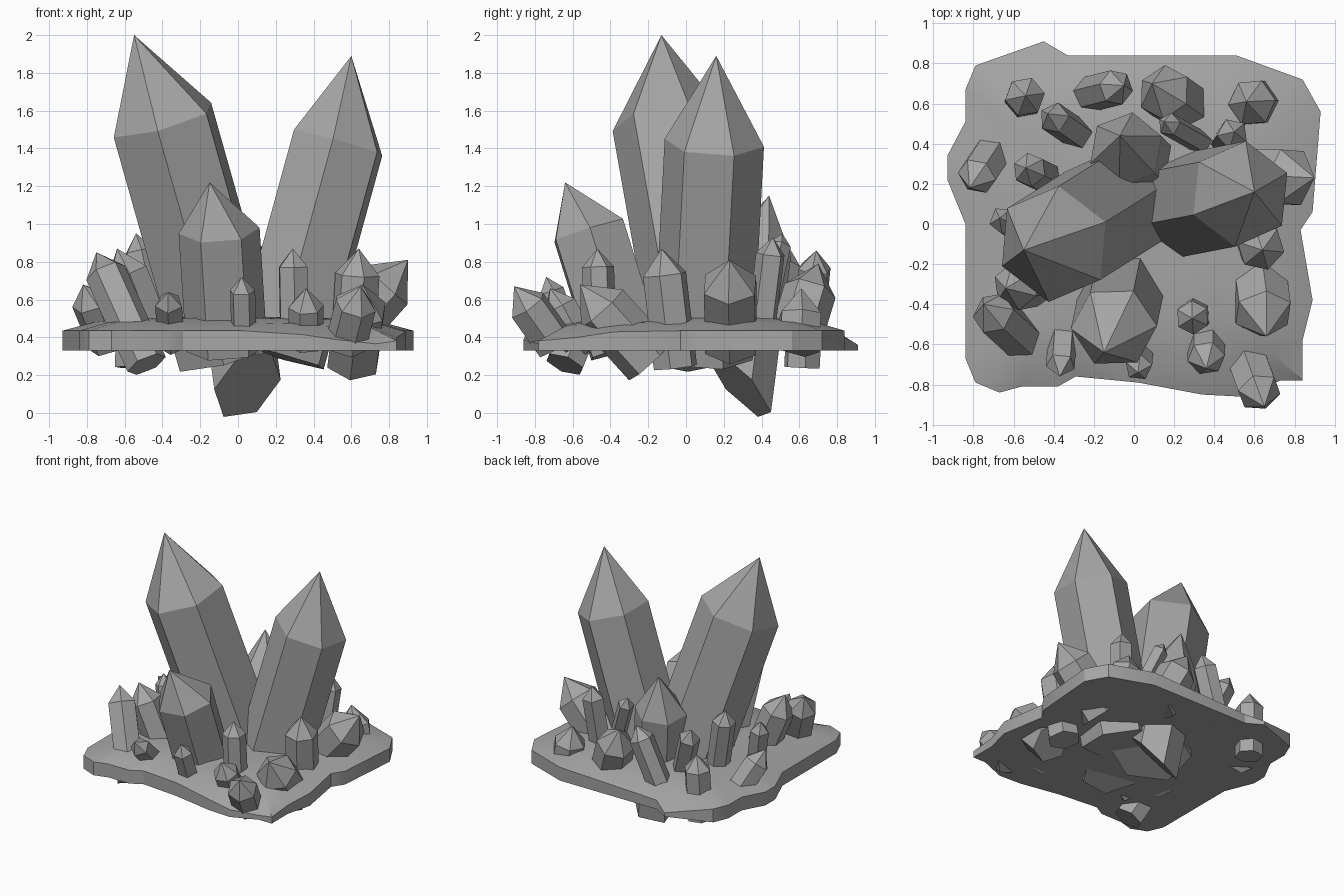
import bpy, bmesh, math
from mathutils import Vector

if "Cube" in bpy.data.objects:
    bpy.data.objects.remove(bpy.data.objects["Cube"])

stone = bpy.data.materials.new("grey stone")
stone.diffuse_color = (0.38, 0.38, 0.38, 1)
stone.use_nodes = True
stone.node_tree.nodes["Principled BSDF"].inputs["Base Color"].default_value = stone.diffuse_color


def finish(bm, name):
    bmesh.ops.recalc_face_normals(bm, faces=bm.faces)
    me = bpy.data.meshes.new(name)
    bm.to_mesh(me)
    bm.free()
    me.materials.append(stone)
    ob = bpy.data.objects.new(name, me)
    bpy.context.collection.objects.link(ob)
    return ob


def crystal(name, bottom, shoulder, tip, radius, sides=6, turn=0, slant=(0, 0, 0)):
    """Faceted shaft square to its axis, closed by a pointed tip; slant tilts the lower cut."""
    b, s, t = Vector(bottom), Vector(shoulder), Vector(tip)
    axis = (s - b).normalized()
    u = (Vector((1, 0, 0)) - axis * axis.x).normalized()
    v = axis.cross(u)
    bm = bmesh.new()
    rings = []
    for c, tilt in ((b, Vector(slant)), (s, Vector())):
        ring = []
        for i in range(sides):
            a = math.radians(turn) + math.tau * i / sides
            arm = radius * (u * math.cos(a) + v * math.sin(a))
            ring.append(bm.verts.new(c + arm + axis * arm.dot(tilt)))
        rings.append(ring)
    apex = bm.verts.new(t)
    bm.faces.new(rings[0][::-1])
    for i in range(sides):
        j = (i + 1) % sides
        bm.faces.new((rings[0][i], rings[0][j], rings[1][j], rings[1][i]))
        bm.faces.new((rings[1][i], rings[1][j], apex))
    return finish(bm, name)


def small_crystal(name, x, y, tip, radius, turn, depth=0.0):
    """Crystal rooted in the slab at x, y; its point is about as long as its radius."""
    foot, t = Vector((x, y, .36)), Vector(tip)
    axis = (t - foot).normalized()
    crystal(name, foot - axis * depth, t - axis * radius * 1.15, t, radius,
            6 if radius > .08 else 5, turn)


# Rock slab: outline, with a rim that dips near two corners
rim = [(-.79, .79), (-.45, .91), (-.33, .84), (.51, .84), (.84, .72), (.93, .56),
       (.89, .06), (.83, -.03), (.89, -.38), (.84, -.58), (.84, -.78), (.73, -.78),
       (.53, -.86), (.34, -.85), (.02, -.79), (-.29, -.76), (-.38, -.81), (-.56, -.81),
       (-.67, -.84), (-.79, -.79), (-.84, -.67), (-.84, 0), (-.93, .22), (-.93, .34),
       (-.84, .51), (-.84, .67)]


def rim_height(x, y):
    near = min(math.hypot(x - .7, y + .8), math.hypot(x + .45, y - .91) * 2)
    return .435 - .075 * max(0, 1 - near / .5)


bm = bmesh.new()
levels = [[bm.verts.new((x, y, .33)) for x, y in rim]]
for scale, rise in ((1, 0), (.82, .62), (.6, .92), (.35, 1)):
    levels.append([bm.verts.new((x * scale, y * scale,
                                 rim_height(x, y) * (1 - rise) + .507 * rise)) for x, y in rim])
n = len(rim)
for lo, hi in zip(levels, levels[1:]):
    for i in range(n):
        bm.faces.new((lo[i], lo[(i + 1) % n], hi[(i + 1) % n], hi[i]))
bm.faces.new(levels[0])
bm.faces.new(levels[-1])
slab = finish(bm, "rock_slab")
bpy.context.view_layer.objects.active = slab
slab.select_set(True)
bpy.ops.object.shade_smooth_by_angle(angle=math.radians(30))

# Large crystals
crystal("large_crystal_left", (-.05, .12, .31), (-.4, -.1, 1.55), (-.55, -.13, 2), .295, 6, -95)
crystal("large_crystal_right", (.22, .09, .3), (.53, .15, 1.43), (.6, .16, 1.89), .265, 6, 24)
crystal("front_crystal", (-.06, -.32, .34), (-.1, -.515, .965), (-.15, -.64, 1.22), .215, 6, 3)
crystal("back_crystal", (.05, .28, .15), (-.04, .37, .85), (-.07, .44, 1.15), .19, 6, 20,
        (.35, -.75, 0))

# Small crystals on the slab: root x, root y, tip, radius
surface = [
    (-.69, .38, (-.82, .18, .68), .1),
    (-.42, .22, (-.54, .28, .95), .085),
    (-.24, .42, (-.43, .55, .87), .08),
    (-.25, .64, (-.05, .69, .86), .09),
    (.27, .57, (.09, .7, .79), .14),
    (.62, .6, (.56, .61, .66), .12),
    (.38, .38, (.15, .51, .95), .06),
    (.45, .39, (.5, .46, .93), .08),
    (.5, .24, (.9, .23, .81), .155),
    (.3, -.45, (.29, -.47, .87), .085),
    (.36, -.56, (.36, -.72, .66), .095),
    (.57, -.69, (.65, -.91, .67), .11),
    (.03, -.62, (.02, -.74, .72), .07),
    (-.35, -.48, (-.37, -.76, .64), .075),
    (-.44, -.28, (-.64, -.32, .87), .12),
    (-.58, -.03, (-.67, .03, .8), .07),
]
for i, spec in enumerate(surface):
    small_crystal(f"small_crystal_{i + 1}", *spec, turn=i * 37)

# Small crystals that poke out under the slab
through = [
    (-.55, .62, (-.54, .64, .74), .1),
    (.61, -.07, (.64, -.13, .87), .12),
    (.62, -.27, (.66, -.56, .68), .15),
    (-.53, -.6, (-.75, -.4, .85), .11),
]
for i, spec in enumerate(through):
    small_crystal(f"through_crystal_{i + 1}", *spec, turn=i * 37 + 10, depth=.12)
